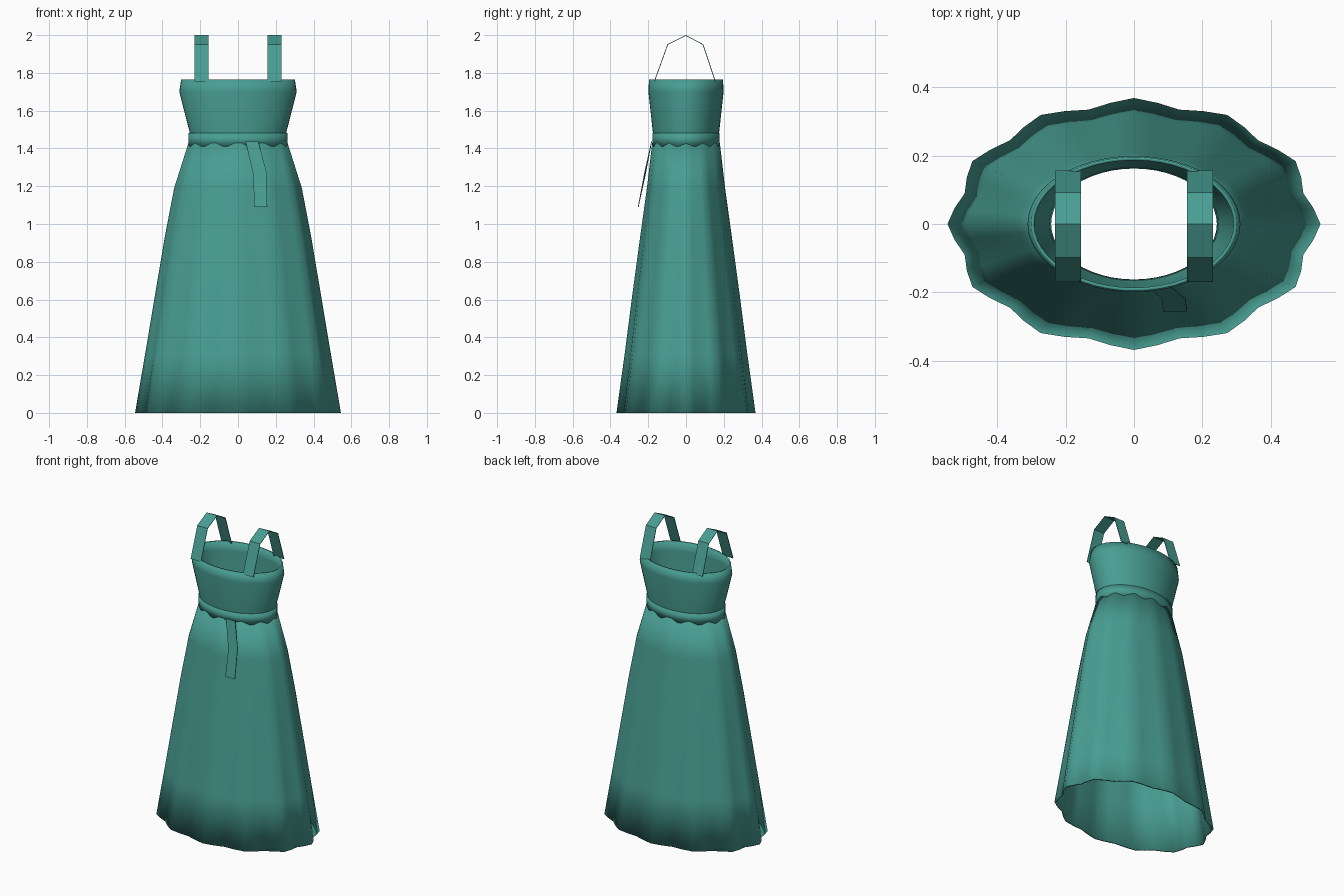
import bpy
import bmesh
from math import cos, sin, pi

cube = bpy.data.objects.get("Cube")
if cube:
    bpy.data.objects.remove(cube, do_unlink=True)

teal = bpy.data.materials.new("teal_fabric")
teal.use_nodes = True
COLOUR = (0.065, 0.34, 0.29, 1)
teal.diffuse_color = COLOUR
teal.node_tree.nodes["Principled BSDF"].inputs["Base Color"].default_value = COLOUR

SEGMENTS = 48
FOLDS = 12


def finish(name, bm, thickness, smooth, offset):
    """Turn a bmesh sheet into a cloth object with some thickness."""
    mesh = bpy.data.meshes.new(name)
    bm.to_mesh(mesh)
    bm.free()
    mesh.materials.append(teal)
    for poly in mesh.polygons:
        poly.use_smooth = smooth
    obj = bpy.data.objects.new(name, mesh)
    bpy.context.collection.objects.link(obj)
    solid = obj.modifiers.new("cloth_thickness", "SOLIDIFY")
    solid.thickness = thickness
    solid.offset = offset
    return obj


def elliptical_tube(name, rows, thickness=0.01):
    """Rows, bottom to top: height, x radius, y radius, fold depth."""
    bm = bmesh.new()
    rings = []
    for z, rx, ry, depth in rows:
        ring = []
        for i in range(SEGMENTS):
            a = 2 * pi * i / SEGMENTS
            f = 1 - depth * (1 - cos(FOLDS * a)) / 2
            ring.append(bm.verts.new((rx * f * cos(a), ry * f * sin(a), z)))
        rings.append(ring)
    for low, high in zip(rings, rings[1:]):
        for i in range(SEGMENTS):
            j = (i + 1) % SEGMENTS
            bm.faces.new((low[i], low[j], high[j], high[i]))
    return finish(name, bm, thickness, True, -1)


def ribbon(name, pairs, thickness=0.004):
    """Flat strip through pairs of left and right edge points."""
    bm = bmesh.new()
    edges = [[bm.verts.new(p) for p in pair] for pair in pairs]
    for (a, b), (c, d) in zip(edges, edges[1:]):
        bm.faces.new((a, b, d, c))
    return finish(name, bm, thickness, False, 0)


# Flared skirt whose folds deepen towards the hem
elliptical_tube("skirt", [
    (0, 0.545, 0.368, 0.06),
    (0.31, 0.492, 0.325, 0.05),
    (0.62, 0.44, 0.285, 0.042),
    (0.93, 0.388, 0.243, 0.034),
    (1.19, 0.338, 0.207, 0.028),
    (1.43, 0.262, 0.179, 0.022),
])

# Fitted bodice, turned in slightly at the top edge
elliptical_tube("bodice", [
    (1.43, 0.252, 0.172, 0),
    (1.49, 0.257, 0.176, 0),
    (1.70, 0.311, 0.199, 0),
    (1.765, 0.301, 0.196, 0),
])

# Waistband
elliptical_tube("waistband", [
    (1.41, 0.263, 0.178, 0),
    (1.483, 0.263, 0.178, 0),
], 0.015)

# Shoulder straps, arched from front to back
ARCH = [(-0.167, 1.755), (-0.097, 1.95), (0, 1.998), (0.09, 1.95), (0.155, 1.755)]
for name, x in (("left_strap", 0.193), ("right_strap", -0.193)):
    ribbon(name, [((x - 0.038, y, z), (x + 0.038, y, z)) for y, z in ARCH])

# Loose tie hanging from the front of the waistband
ribbon("waist_tie", [
    ((0.04, -0.182, 1.437), (0.107, -0.182, 1.437)),
    ((0.082, -0.217, 1.255), (0.15, -0.217, 1.28)),
    ((0.085, -0.253, 1.09), (0.155, -0.253, 1.09)),
])
